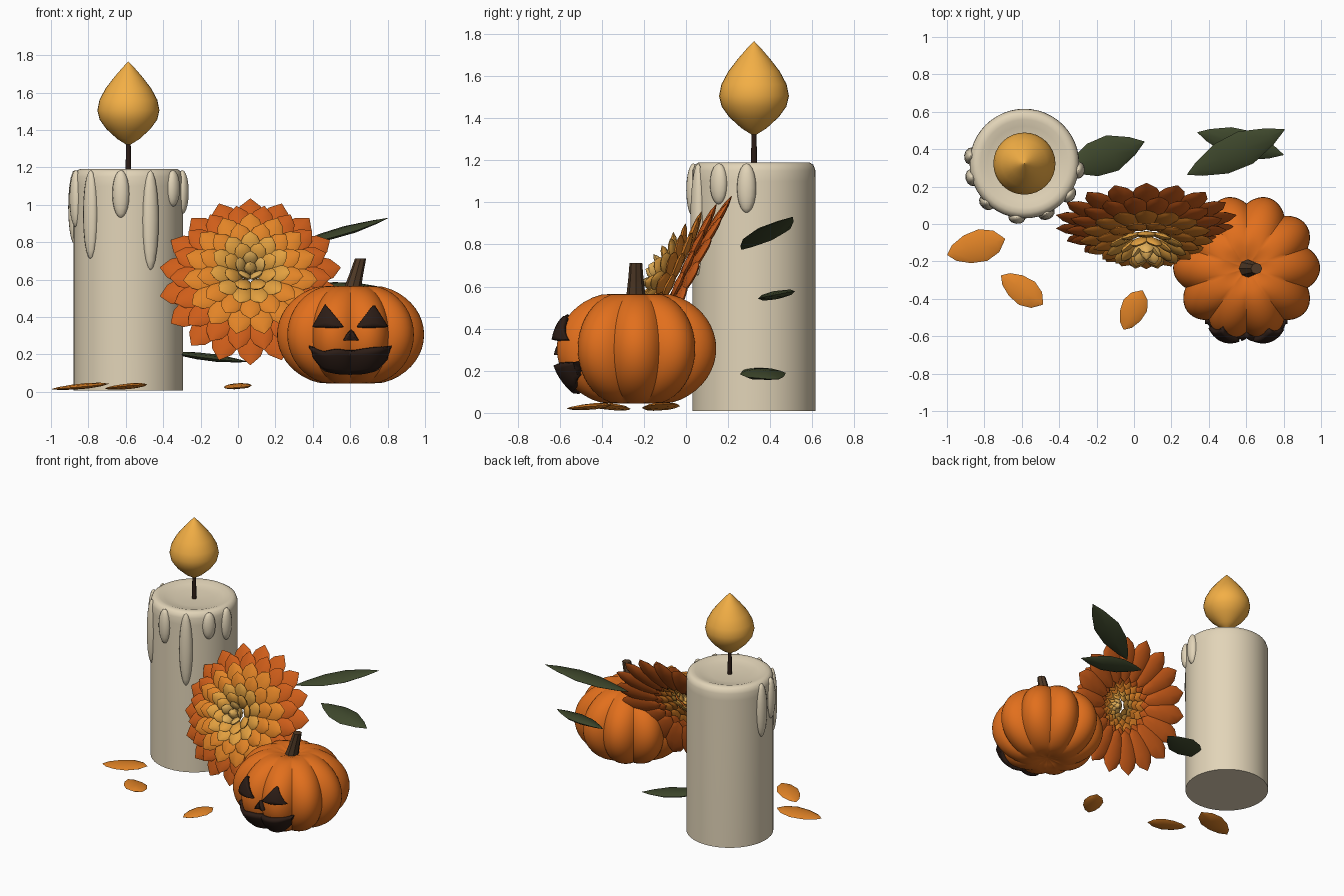
import bpy, bmesh, math
from mathutils import Vector
from mathutils.bvhtree import BVHTree

if "Cube" in bpy.data.objects:
    bpy.data.objects.remove(bpy.data.objects["Cube"])


def mat(name, r, g, b):
    m = bpy.data.materials.new(name)
    m.diffuse_color = (r, g, b, 1)
    m.use_nodes = True
    m.node_tree.nodes["Principled BSDF"].inputs["Base Color"].default_value = m.diffuse_color
    return m


WAX = mat("wax", .76, .66, .48)
FLAME = mat("flame", .9, .43, .06)
DARK = mat("char", .025, .012, .008)
PUMPKIN = mat("pumpkin", .76, .16, .012)
STEM = mat("stem", .08, .042, .02)
LEAF = mat("leaf", .05, .066, .026)
DEEP = mat("petal_deep", .62, .11, .01)
ORANGE = mat("petal_orange", .76, .23, .02)
GOLD = mat("petal_gold", .76, .35, .05)
PALE = mat("petal_pale", .76, .43, .1)


def finish(name, bm, material, angle=40):
    bmesh.ops.remove_doubles(bm, verts=bm.verts, dist=1e-5)
    bmesh.ops.recalc_face_normals(bm, faces=bm.faces)
    me = bpy.data.meshes.new(name)
    bm.to_mesh(me)
    bm.free()
    ob = bpy.data.objects.new(name, me)
    bpy.context.collection.objects.link(ob)
    me.materials.append(material)
    bpy.ops.object.select_all(action='DESELECT')
    ob.select_set(True)
    bpy.context.view_layer.objects.active = ob
    bpy.ops.object.shade_smooth_by_angle(angle=math.radians(angle))
    return ob


def skin(bm, rings):
    """Bridge closed rings of points; end rings are capped."""
    vr = [[bm.verts.new(p) for p in r] for r in rings]
    n = len(vr[0])
    for a, b in zip(vr, vr[1:]):
        for i in range(n):
            j = (i + 1) % n
            bm.faces.new((a[i], a[j], b[j], b[i]))
    bm.faces.new(vr[0])
    bm.faces.new(vr[-1])


def lathe(name, profile, material, x, y, n=40, lean=(0, 0)):
    bm = bmesh.new()
    z0, z1 = profile[0][1], profile[-1][1]
    rings = []
    for r, z in profile:
        k = (z - z0) / (z1 - z0) if z1 != z0 else 0
        rings.append([(x + lean[0] * k + r * math.cos(2 * math.pi * i / n),
                       y + lean[1] * k + r * math.sin(2 * math.pi * i / n), z) for i in range(n)])
    skin(bm, rings)
    return finish(name, bm, material)


BLADE = [(0, .02), (.12, .5), (.35, .88), (.62, 1), (.85, .68), (1, .03)]
LEAFY = [(0, .02), (.12, .42), (.35, .92), (.6, 1), (.85, .5), (1, .02)]


def blade(bm, base, tip, side, width, thick, shape=BLADE, bow=0):
    """Flattened pointed lens from base to tip."""
    base, tip = Vector(base), Vector(tip)
    axis = (tip - base).normalized()
    side = (side - axis * side.dot(axis)).normalized()
    nrm = axis.cross(side)
    rings = []
    for t, w in shape:
        c = base.lerp(tip, t) + nrm * bow * math.sin(math.pi * t)
        rings.append([c + side * (width / 2 * w * math.cos(a)) + nrm * (thick / 2 * w * math.sin(a))
                      for a in (i * math.pi / 4 for i in range(8))])
    skin(bm, rings)


# Candle body with melted hollow, wick and flame
CX, CY = -.586, .323
lathe("candle", [(.001, 1.165), (.13, 1.168), (.2, 1.178), (.235, 1.19), (.262, 1.19), (.282, 1.178),
                 (.292, 1.15), (.293, 1.1), (.293, .008), (.001, .008)], WAX, CX, CY, 48)
lathe("wick", [(.016, 1.15), (.014, 1.25), (.012, 1.34)], DARK, CX, CY, 10)
lathe("flame", [(.001, 1.315), (.06, 1.352), (.118, 1.405), (.154, 1.455), (.166, 1.505), (.155, 1.56),
                (.122, 1.622), (.075, 1.683), (.03, 1.735), (.001, 1.765)], FLAME, CX, CY, 32)

# Wax drips running down the side
bm = bmesh.new()
for deg, low in [(172, .79), (195, .88), (226, .71), (262, .93), (294, .65), (325, .99), (353, .95)]:
    a = math.radians(deg)
    out, side = Vector((math.cos(a), math.sin(a), 0)), Vector((-math.sin(a), math.cos(a), 0))
    c = Vector((CX, CY, 0)) + out * .291
    rings = []
    for k in range(11):
        f = math.pi * k / 10
        w = max(math.sin(f), .02)
        z = (1.185 + low) / 2 - (1.185 - low) / 2 * math.cos(f)
        rings.append([c + Vector((0, 0, z)) + side * .046 * w * math.cos(q) + out * .034 * w * math.sin(q)
                      for q in (i * math.pi / 6 for i in range(12))])
    skin(bm, rings)
finish("wax_drips", bm, WAX, 60)

# Ribbed pumpkin: ten lobes with sharp creases
PX, PY = .602, -.235
bm = bmesh.new()
rings = []
for k in range(25):
    f = -math.pi / 2 + math.pi * k / 24
    r0 = .393 * max(math.cos(f), .001) ** .85
    z = .305 + .28 * math.sin(f) - math.copysign(.05, f) * math.exp(-(r0 / .1) ** 2)
    ring = []
    for i in range(120):
        a = 2 * math.pi * i / 120
        r = r0 * (1 - .125 * (1 - abs(math.cos(5 * a)) ** .9))
        ring.append((PX + r * math.cos(a), PY + r * math.sin(a), z))
    rings.append(ring)
skin(bm, rings)
bm.normal_update()
tree = BVHTree.FromBMesh(bm)
finish("pumpkin", bm, PUMPKIN, 35)
lathe("pumpkin_stem", [(.055, .51), (.045, .56), (.037, .63), (.03, .712)], STEM, .60, -.238, 8, (.055, 0))


# Carved face: patches draped over the pumpkin front
def interp(pts, x):
    for (x0, y0), (x1, y1) in zip(pts, pts[1:]):
        if x <= x1 + 1e-9:
            return y0 + (y1 - y0) * (x - x0) / (x1 - x0)
    return pts[-1][1]


def drape(name, top, bottom, cols, rows):
    x0, x1 = top[0][0], top[-1][0]
    bm = bmesh.new()
    grid = []
    for i in range(cols + 1):
        x = x0 + (x1 - x0) * i / cols
        hi, lo = interp(top, x), interp(bottom, x)
        col = []
        for j in range(rows + 1):
            z = lo + (hi - lo) * j / rows
            hit = tree.ray_cast(Vector((x, -2, z)), Vector((0, 1, 0)))[0]
            col.append(bm.verts.new((x, (hit.y if hit else -.5) - .014, z)))
        grid.append(col)
    for a, b in zip(grid, grid[1:]):
        for j in range(rows):
            bm.faces.new((a[j], b[j], b[j + 1], a[j + 1]))
    bmesh.ops.dissolve_degenerate(bm, edges=bm.edges, dist=1e-5)
    ob = finish(name, bm, DARK)
    s = ob.modifiers.new("thickness", 'SOLIDIFY')
    s.thickness, s.offset = .03, 0


drape("left_eye", [(.41, .346), (.472, .462), (.56, .346)], [(.41, .345), (.56, .345)], 12, 5)
drape("right_eye", [(.64, .346), (.722, .462), (.79, .346)], [(.64, .345), (.79, .345)], 12, 5)
drape("nose", [(.568, .276), (.603, .335), (.64, .276)], [(.568, .275), (.64, .275)], 8, 4)
drape("mouth", [(.38, .243), (.45, .213), (.53, .226), (.6, .218), (.68, .228), (.75, .236), (.82, .243)],
      [(.38, .242), (.41, .19), (.465, .12), (.53, .105), (.6, .1), (.67, .105), (.735, .12), (.79, .18), (.82, .242)],
      28, 5)

# Flower head: domed rings of petals facing front and tilted upward
tilt = math.radians(25)
FC = Vector((.066, .012, .588))
FX, FU = Vector((1, 0, 0)), Vector((0, math.sin(tilt), math.cos(tilt)))
FN = Vector((0, -math.cos(tilt), math.sin(tilt)))
#        name, count, base r/h, tip r/h, width, material
RINGS = [("outer", 18, .17, .04, .49, .0, .165, DEEP),
         ("second", 18, .15, .06, .43, .05, .145, DEEP),
         ("third", 15, .12, .08, .36, .10, .14, ORANGE),
         ("fourth", 13, .09, .09, .285, .145, .125, ORANGE),
         ("fifth", 11, .07, .10, .215, .18, .108, GOLD),
         ("sixth", 8, .045, .11, .145, .203, .095, GOLD),
         ("inner", 5, .02, .12, .08, .22, .08, PALE)]
for k, (nm, n, rb, hb, rt, ht, w, m) in enumerate(RINGS):
    bm = bmesh.new()
    for i in range(n):
        a = 2 * math.pi * (i + .5 * (k % 2)) / n
        d = FX * math.sin(a) + FU * math.cos(a)
        side = FX * math.cos(a) - FU * math.sin(a)
        blade(bm, FC + d * rb + FN * hb, FC + d * rt + FN * ht, side, w, .036, BLADE)
    finish(nm + "_petals", bm, m)
bm = bmesh.new()
blade(bm, FC + FN * .1, FC + FN * .225, FX, .07, .07)
finish("flower_bud", bm, PALE)

# Leaves behind the flower
for i, (b, t, s, w) in enumerate([((-.37, .29, .21), (.055, .44, .16), (-.33, .93, .1), .2),
                                  ((.285, .265, .775), (.805, .505, .93), (-.42, .9, .05), .19),
                                  ((.34, .49, .57), (.80, .37, .55), (.25, .95, .2), .16)]):
    bm = bmesh.new()
    blade(bm, b, t, Vector(s), w, .04, LEAFY)
    finish("leaf_%d" % (i + 1), bm, LEAF)

# Fallen petals on the ground
for i, (b, t, s, w) in enumerate([((-.998, -.165, .014), (-.69, -.08, .043), (-.3, .95, 0), .175),
                                  ((-.71, -.275, .016), (-.487, -.43, .04), (.55, .83, 0), .15),
                                  ((-.055, -.565, .02), (.045, -.355, .038), (.9, -.42, 0), .14)]):
    bm = bmesh.new()
    blade(bm, b, t, Vector(s), w, .03)
    finish("fallen_petal_%d" % (i + 1), bm, ORANGE)
